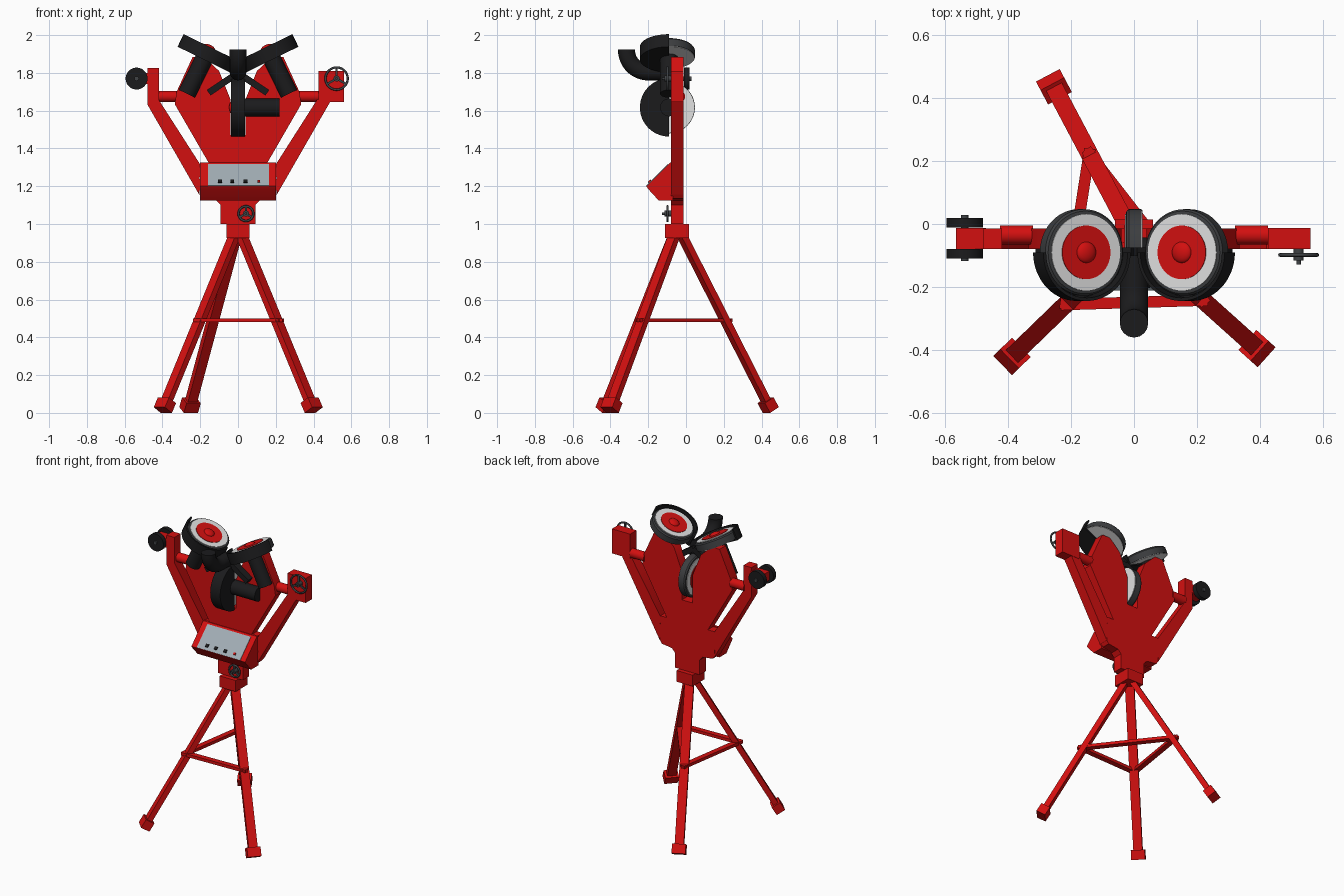
import bpy, bmesh, math
from mathutils import Vector, Matrix

if "Cube" in bpy.data.objects:
    bpy.data.objects.remove(bpy.data.objects["Cube"], do_unlink=True)


def material(name, r, g, b):
    m = bpy.data.materials.new(name)
    m.use_nodes = True
    m.diffuse_color = (r, g, b, 1)
    m.node_tree.nodes["Principled BSDF"].inputs["Base Color"].default_value = (r, g, b, 1)
    return m


RED = material("red_paint", 0.65, 0.005, 0.005)
BLACK = material("black_plastic", 0.011, 0.011, 0.012)
RUBBER = material("tyre_rubber", 0.045, 0.047, 0.05)
METAL = material("dark_metal", 0.05, 0.055, 0.06)
WHITE = material("white_rim", 0.75, 0.75, 0.75)
GREY = material("panel_grey", 0.36, 0.42, 0.46)


def finish(name, bm, mat, matrix=Matrix()):
    bmesh.ops.recalc_face_normals(bm, faces=bm.faces)
    me = bpy.data.meshes.new(name)
    bm.to_mesh(me)
    bm.free()
    me.transform(matrix)
    me.materials.append(mat)
    for p in me.polygons:
        p.use_smooth = True
    me.set_sharp_from_angle(angle=math.radians(35))
    bpy.context.collection.objects.link(bpy.data.objects.new(name, me))


def frame(origin, z, x_hint):
    """Matrix whose z axis follows z, with x as near x_hint as possible."""
    z = Vector(z).normalized()
    y = z.cross(Vector(x_hint)).normalized()
    m = Matrix((y.cross(z), y, z)).transposed().to_4x4()
    m.translation = Vector(origin)
    return m


def box(name, lo, hi, mat, matrix=Matrix()):
    lo, hi = Vector(lo), Vector(hi)
    size = Matrix.Diagonal(hi - lo)
    bm = bmesh.new()
    bmesh.ops.create_cube(bm, size=1)
    for v in bm.verts:
        v.co = (lo + hi) / 2 + size @ v.co
    finish(name, bm, mat, matrix)


def bar(name, a, b, width, depth, mat, x_hint):
    """Rectangular bar from a to b; width lies along x_hint."""
    a, b = Vector(a), Vector(b)
    box(name, (-width / 2, -depth / 2, 0), (width / 2, depth / 2, (b - a).length),
        mat, frame(a, b - a, x_hint))


def rod(name, a, b, radius, mat, segments=32):
    a, b = Vector(a), Vector(b)
    bm = bmesh.new()
    bmesh.ops.create_cone(bm, cap_ends=True, segments=segments, radius1=radius,
                          radius2=radius, depth=(b - a).length)
    hint = (0, 1, 0) if abs((b - a).normalized().y) < 0.9 else (1, 0, 0)
    finish(name, bm, mat, frame((a + b) / 2, b - a, hint))


def prism(name, points, extrude, mat):
    bm = bmesh.new()
    face = bm.faces.new([bm.verts.new(p) for p in points])
    geom = bmesh.ops.extrude_face_region(bm, geom=[face])["geom"]
    moved = [v for v in geom if isinstance(v, bmesh.types.BMVert)]
    bmesh.ops.translate(bm, verts=moved, vec=extrude)
    bmesh.ops.holes_fill(bm, edges=bm.edges, sides=0)
    finish(name, bm, mat)


def lathe(name, profile, angle, mat, matrix, steps=48):
    """Revolve a closed (radius, height) outline about local z."""
    bm = bmesh.new()
    vs = [bm.verts.new((r, 0, h)) for r, h in profile]
    es = [bm.edges.new((vs[i - 1], vs[i])) for i in range(len(vs))]
    bmesh.ops.spin(bm, geom=vs + es, cent=(0, 0, 0), axis=(0, 0, 1), angle=angle, steps=steps)
    bmesh.ops.remove_doubles(bm, verts=bm.verts, dist=0.0001)
    bmesh.ops.holes_fill(bm, edges=bm.edges, sides=0)
    finish(name, bm, mat, matrix)


def slab(name, outline):
    """Upright plate cut from an (x, z) outline."""
    prism(name, [(x, -0.08, z) for x, z in outline], (0, 0.066, 0), RED)


def mirrored(half):
    return half + [(-x, z) for x, z in reversed(half)]


# Tripod: hub, legs, feet and spreader braces
box("tripod_hub", (-0.06, -0.11, 0.925), (0.06, 0.015, 1.0), RED)
apex = Vector((0, -0.045, 0.95))
feet = [Vector(p) for p in ((0.39, -0.395, 0.041), (-0.387, -0.42, 0.041), (-0.254, 0.435, 0.041))]
joints = []
for n, foot in enumerate(feet):
    d = (foot - apex).normalized()
    side = Vector((d.y, -d.x, 0)).normalized()
    out = Vector((d.x, d.y, 0)).normalized()
    bar(f"leg_{n}", apex + out * 0.02, foot, 0.056, 0.034, RED, side)
    bar(f"foot_{n}", foot - d * 0.03, foot + d * 0.03, 0.085, 0.06, RED, side)
    joints.append(apex.lerp(foot, 0.505) + out * 0.03)
for n in range(3):
    a, b = joints[n - 1], joints[n]
    d = (b - a).normalized() * 0.015
    bar(f"brace_{n}", a - d, b + d, 0.02, 0.036, RED, (0, 0, 1))

# Frame: lower body, notched wheel plate, side arms
slab("lower_body", mirrored([(0.092, 1.0), (0.092, 1.1), (0.115, 1.125), (0.19, 1.135),
                             (0.205, 1.156), (0.2, 1.32)]))
slab("wheel_plate", mirrored([(0.15, 1.315), (0.335, 1.635), (0.325, 1.7), (0.24, 1.885),
                              (0.18, 1.885), (0.1, 1.81), (0.04, 1.66), (0.04, 1.47)]))
arm_tops = {"left": [(0.487, 1.645), (0.42, 1.66)],
            "right": [(0.478, 1.63), (0.478, 1.825), (0.418, 1.825), (0.418, 1.655)]}
for s, label in ((1, "left"), (-1, "right")):
    slab(label + "_arm", [(s * x, z) for x, z in [(0.2, 1.315), (0.206, 1.156)] + arm_tops[label]])
    rod(label + "_pivot_pin", (s * 0.25, -0.04, 1.675), (s * 0.43, -0.04, 1.675), 0.022, RED)
    rod(label + "_pivot_sleeve", (s * 0.32, -0.035, 1.675), (s * 0.425, -0.035, 1.675), 0.03, RED)
box("gear_box", (0.425, -0.08, 1.645), (0.56, -0.012, 1.81), RED)

# Transport wheels on the right arm
box("axle_bracket", (-0.565, -0.08, 1.74), (-0.47, -0.012, 1.8), RED)
rod("transport_axle", (-0.537, -0.118, 1.77), (-0.537, 0.028, 1.77), 0.012, METAL)
for n, y in enumerate((-0.11, -0.011)):
    rod(f"transport_wheel_{n}", (-0.537, y, 1.77), (-0.537, y + 0.03, 1.77), 0.058, BLACK)

# Control panel
prism("control_box", [(-0.2, y, z) for y, z in ((-0.07, 1.325), (-0.085, 1.325), (-0.21, 1.2),
      (-0.2, 1.185), (-0.145, 1.125), (-0.07, 1.125))], (0.4, 0, 0), RED)
panel = frame((0, -0.1475, 1.2625), (0, -1, 1), (1, 0, 0))
box("panel_face", (-0.16, -0.087, -0.002), (0.163, 0.075, 0.003), GREY, panel)
for n, (x, r, mat) in enumerate(((-0.095, 0.01, BLACK), (-0.03, 0.01, BLACK),
                                 (0.04, 0.01, BLACK), (0.11, 0.007, RED))):
    box(f"switch_{n}", (x - r, -0.058 - r, 0.002), (x + r, -0.058 + r, 0.01), mat, panel)


# Hand wheels
def hand_wheel(name, x, z, radius):
    y = -0.098
    bpy.ops.mesh.primitive_torus_add(location=(x, y, z), rotation=(math.pi / 2, 0, 0),
                                     major_radius=radius - 0.006, minor_radius=0.006,
                                     major_segments=36, minor_segments=8)
    ring = bpy.context.object
    ring.name = name + "_rim"
    ring.data.materials.append(METAL)
    bpy.ops.object.shade_smooth()
    for k in range(3):
        a = math.pi / 2 + k * math.tau / 3
        tip = Vector((x, y, z)) + Vector((math.cos(a), 0, math.sin(a))) * (radius - 0.006)
        bar(f"{name}_spoke_{k}", (x, y, z), tip, 0.008, 0.012, METAL, (0, 1, 0))
    rod(name + "_hub", (x, -0.07, z), (x, -0.115, z), 0.016, METAL)
    rod(name + "_knob", (x, -0.115, z), (x, -0.128, z), 0.007, METAL, 16)


hand_wheel("height_wheel", 0.042, 1.055, 0.045)
hand_wheel("tilt_wheel", 0.522, 1.77, 0.065)


# Throwing wheels: tyre, rim, hub, half guard and motor; local z points to the motor
def throwing_wheel(name, x, z, motor, reach):
    c = Vector((x, -0.09, z))
    m = Vector((motor[0], 0, motor[1])).normalized()
    f = frame(c, m, Vector((0, 1, 0)).cross(m))
    lathe(name + "_tyre", [(0.02, -0.026), (0.12, -0.026), (0.131, -0.024), (0.137, -0.016),
                           (0.137, 0.024), (0.02, 0.024)], math.tau, RUBBER, f)
    rod(name + "_back_disc", c + m * 0.02, c + m * 0.027, 0.134, WHITE, 48)
    rod(name + "_rim", c - m * 0.02, c - m * 0.029, 0.121, WHITE, 48)
    rod(name + "_hub", c - m * 0.02, c - m * 0.032, 0.085, RED, 48)
    bm = bmesh.new()
    bmesh.ops.create_uvsphere(bm, u_segments=24, v_segments=12, radius=0.034)
    squash = Matrix.Translation((0, 0, -0.03)) @ Matrix.Diagonal((1, 1, 0.5, 1))
    finish(name + "_cap", bm, RED, f @ squash)
    lathe(name + "_guard", [(0.02, 0.038), (0.154, 0.038), (0.154, -0.036), (0.144, -0.036),
                            (0.144, 0.03), (0.02, 0.03)], -math.pi, BLACK, f, 28)
    rod(name + "_motor", c + m * 0.025, c + m * reach, 0.047, BLACK)


throwing_wheel("lower_wheel", 0, 1.617, (1, 0), 0.22)
throwing_wheel("left_wheel", 0.165, 1.905, (0.44, -0.9), 0.24)
throwing_wheel("right_wheel", -0.165, 1.905, (-0.44, -0.9), 0.24)

# Ball feed elbow and its bracket
path = [Vector((0, -0.315, 1.925))]
for k in range(13):
    a = math.pi + k * math.pi / 24
    path.append(Vector((0, -0.2 + 0.115 * math.cos(a), 1.92 + 0.115 * math.sin(a))))
path.append(Vector((0, -0.1, 1.805)))
curve = bpy.data.curves.new("feed_elbow", "CURVE")
curve.dimensions = "3D"
curve.bevel_depth = 0.045
curve.bevel_resolution = 6
curve.use_fill_caps = True
spline = curve.splines.new("POLY")
spline.points.add(len(path) - 1)
for point, co in zip(spline.points, path):
    point.co = (*co, 1)
curve.materials.append(BLACK)
bpy.context.collection.objects.link(bpy.data.objects.new("feed_elbow", curve))
for s, label in ((1, "left"), (-1, "right")):
    bar(label + "_feed_strut", (0, -0.1, 1.8), (s * 0.155, -0.1, 1.695), 0.05, 0.035, BLACK, (0, 1, 0))
